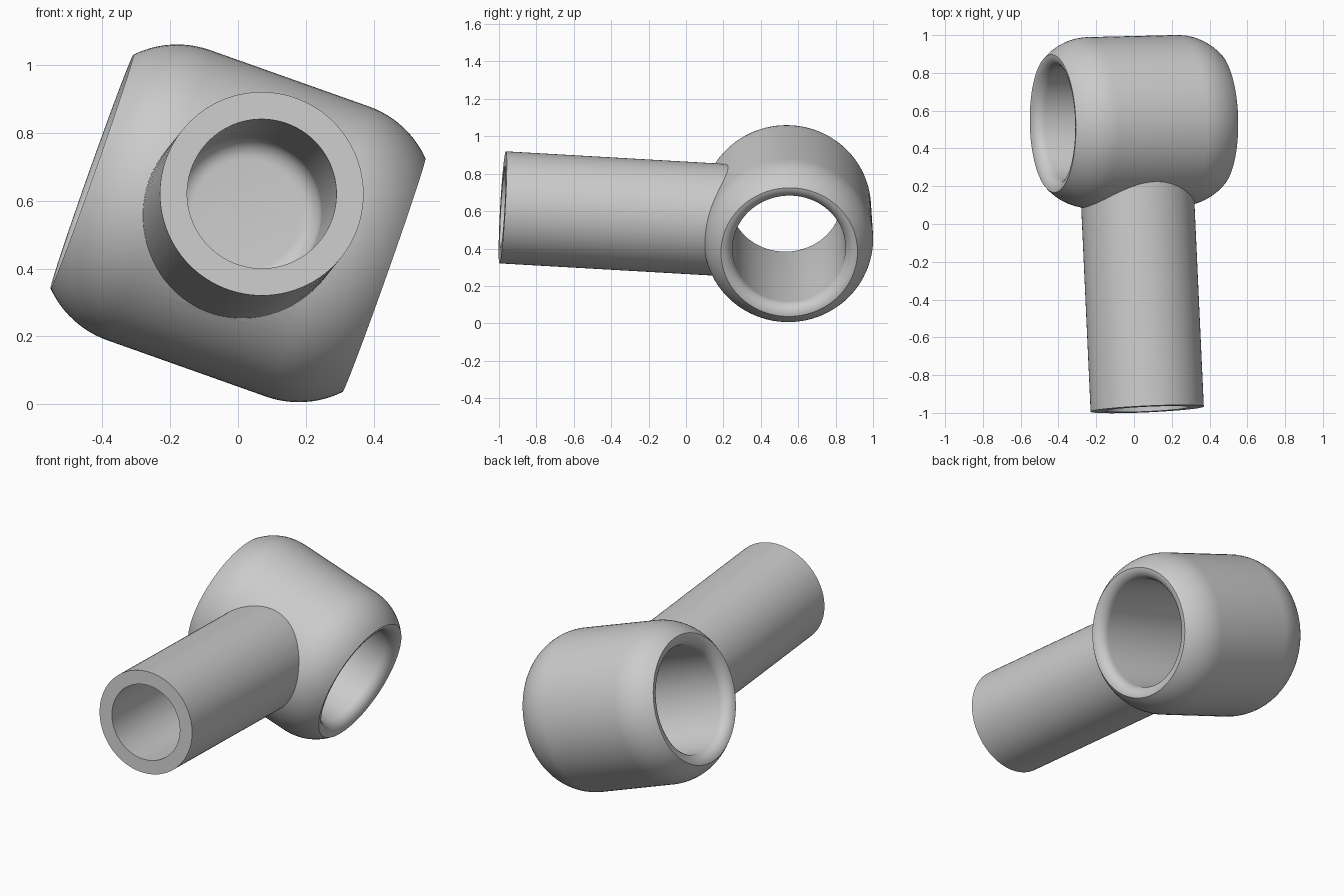
import bpy
import bmesh
from math import sin, cos, pi, radians, sqrt
from mathutils import Vector

cube = bpy.data.objects.get("Cube")
if cube:
    bpy.data.objects.remove(cube, do_unlink=True)

# Single grey material
metal = bpy.data.materials.new("plain grey")
metal.use_nodes = True
grey = (0.6, 0.6, 0.6, 1)
metal.diffuse_color = grey
metal.node_tree.nodes["Principled BSDF"].inputs["Base Color"].default_value = grey


def arc(cr, cz, radius, start, end, steps):
    """Points (r, z) on an arc; angles in radians from the r axis."""
    angles = [start + (end - start) * i / steps for i in range(steps + 1)]
    return [(cr + radius * cos(a), cz + radius * sin(a)) for a in angles]


def lathe(name, profile, closed, axis, origin, steps=96):
    """Spin a (r, z) profile round z, then aim z along axis from origin."""
    bm = bmesh.new()
    verts = [bm.verts.new((r, 0, z)) for r, z in profile]
    pairs = list(zip(verts, verts[1:]))
    if closed:
        pairs.append((verts[-1], verts[0]))
    edges = [bm.edges.new(p) for p in pairs]
    bmesh.ops.spin(bm, geom=verts + edges, cent=(0, 0, 0), axis=(0, 0, 1),
                   angle=2 * pi, steps=steps)
    bmesh.ops.remove_doubles(bm, verts=bm.verts[:], dist=1e-4)
    bmesh.ops.recalc_face_normals(bm, faces=bm.faces[:])
    mesh = bpy.data.meshes.new(name)
    bm.to_mesh(mesh)
    bm.free()
    mesh.materials.append(metal)
    obj = bpy.data.objects.new(name, mesh)
    bpy.context.collection.objects.link(obj)
    obj.rotation_euler = axis.to_track_quat('Z', 'Y').to_euler()
    obj.location = origin
    return obj


centre = Vector((0, 0.542, 0.533))
head_axis = Vector((0.86, 0.02, -0.305))
shank_tip = Vector((0.07, -0.98, 0.62))

# Socket head: rounded barrel with a through bore and rounded bore mouths
half, outer, rim, bore, bend = 0.456, 0.453, 0.365, 0.302, 0.29
run = sqrt(bend ** 2 - (bend - outer + rim) ** 2)
mouth = rim - bore
sweep = math_angle = pi / 2 - Vector((bend - outer + rim, run)).angle(Vector((0, 1)))
upper = arc(outer - bend, half - run, bend, 0, sweep, 12)
upper += arc(rim, half - mouth, mouth, pi / 2, pi, 8)[1:]
lower = [(r, -z) for r, z in reversed(upper)]
head = lathe("socket_head", upper + lower, True, head_axis, centre)

# Shank: tube with a blind hole, its root buried in the head wall
length = (centre - shank_tip).length - 0.32
hole, depth, fillet = 0.22, 1.0, 0.06
shank_profile = [(0, length), (0.3, length), (0.3, 0), (hole, 0)]
shank_profile += arc(hole - fillet, depth - fillet, fillet, 0, pi / 2, 8)
shank_profile += [(0, depth)]
shank = lathe("shank", shank_profile, False, centre - shank_tip, shank_tip)

# Join both parts into one solid
bpy.context.view_layer.update()
union = head.modifiers.new("join shank", 'BOOLEAN')
union.operation = 'UNION'
union.solver = 'EXACT'
union.object = shank
bpy.ops.object.select_all(action='DESELECT')
bpy.context.view_layer.objects.active = head
head.select_set(True)
bpy.ops.object.modifier_apply(modifier=union.name)
bpy.data.objects.remove(shank, do_unlink=True)
head.name = "socket_head_with_shank"
bpy.ops.object.shade_smooth_by_angle(angle=radians(30))
